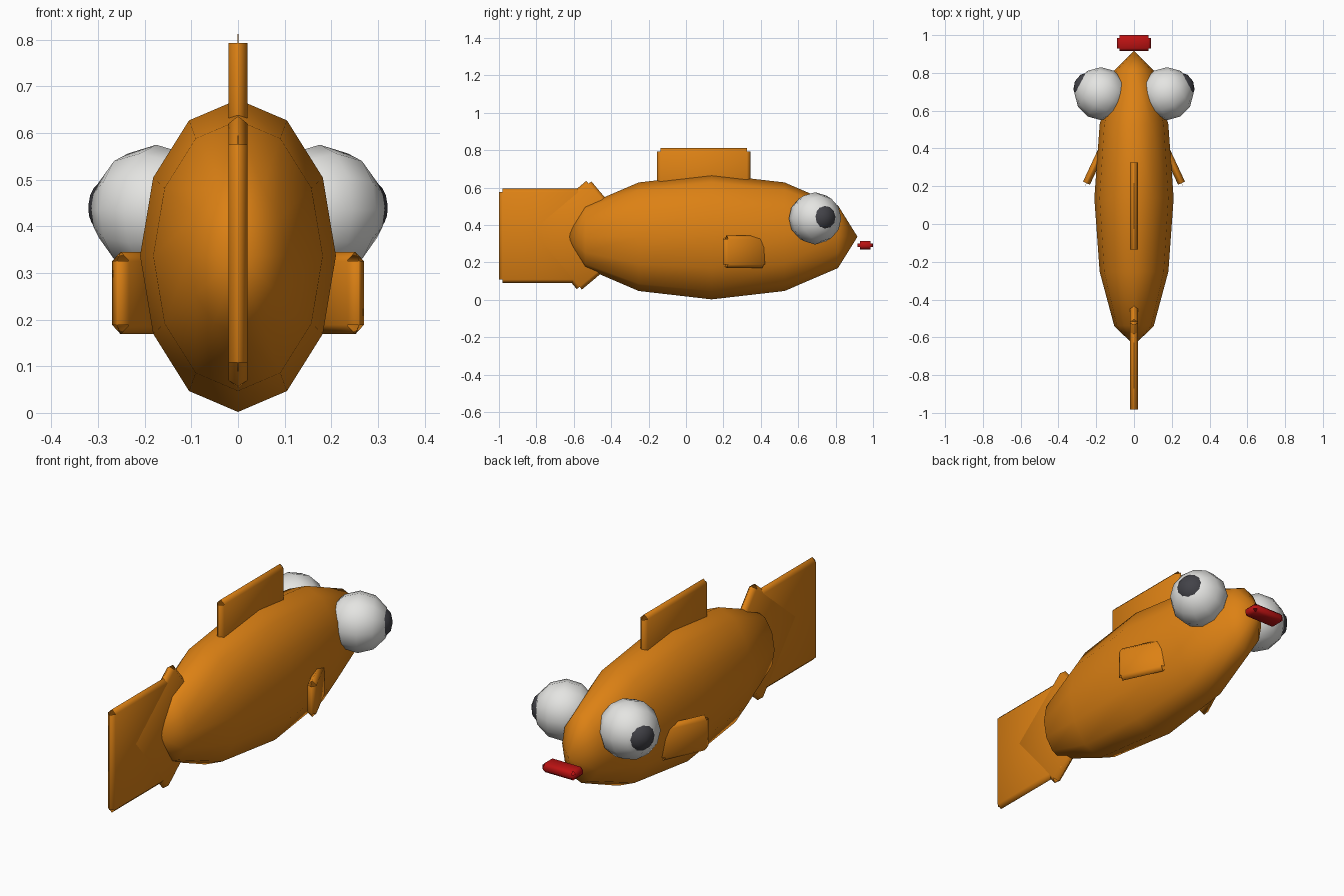
import bpy, bmesh, math
from mathutils import Vector, Matrix

if "Cube" in bpy.data.objects:
    bpy.data.objects.remove(bpy.data.objects["Cube"])


def material(name, rgb):
    m = bpy.data.materials.new(name)
    m.diffuse_color = (*rgb, 1)
    m.use_nodes = True
    m.node_tree.nodes["Principled BSDF"].inputs["Base Color"].default_value = m.diffuse_color
    return m


ORANGE = material("orange", (0.72, 0.22, 0.007))
WHITE = material("white", (0.78, 0.78, 0.76))
BLACK = material("dark grey", (0.055, 0.055, 0.065))
RED = material("red", (0.5, 0.006, 0.006))


def finish(name, bm, mat, matrix):
    bmesh.ops.transform(bm, matrix=matrix, verts=bm.verts)
    for f in bm.faces:
        f.smooth = True
    me = bpy.data.meshes.new(name)
    bm.to_mesh(me)
    bm.free()
    me.materials.append(mat)
    ob = bpy.data.objects.new(name, me)
    bpy.context.collection.objects.link(ob)
    return ob


def ball(name, centre, radii, pole, mat, u=12, v=6):
    """Sphere whose poles lie along the given direction."""
    bm = bmesh.new()
    bmesh.ops.create_uvsphere(bm, u_segments=u, v_segments=v, radius=1)
    turn = Vector(pole).to_track_quat('Z', 'Y').to_matrix().to_4x4()
    return finish(name, bm, mat, Matrix.Translation(centre)
                  @ Matrix.Diagonal((*radii, 1)) @ turn)


def plate(name, centre, size, bevel, mat, turn=Matrix()):
    """Chamfered box with open corners."""
    bm = bmesh.new()
    bmesh.ops.create_cube(bm, size=1)
    bmesh.ops.scale(bm, vec=size, verts=bm.verts)
    bmesh.ops.bevel(bm, geom=bm.edges[:], offset=bevel, segments=1,
                    affect='EDGES', profile=0.5)
    corners = [f for f in bm.faces if len(f.verts) == 3]
    bmesh.ops.delete(bm, geom=corners, context='FACES_ONLY')
    return finish(name, bm, mat, Matrix.Translation(centre) @ turn)


# Body: long ellipsoid, poles at nose and tail
ball("body", (0, 0.137, 0.337), (0.21, 0.78, 0.335), (0, 1, 0), ORANGE)

# Fins along the middle
plate("dorsal_fin", (0, 0.095, 0.66), (0.04, 0.5, 0.304), 0.0192, ORANGE)
plate("tail_fin", (0, -0.749, 0.342), (0.04, 0.502, 0.506), 0.0192, ORANGE)
plate("tail_root", (0, -0.545, 0.345), (0.041, 0.43, 0.43), 0.0195, ORANGE,
      Matrix.Rotation(math.radians(40), 4, 'X'))

# Mouth
plate("mouth", (0, 0.958, 0.292), (0.18, 0.084, 0.046), 0.014, RED)

# Paired parts
for s, side in ((1, "right"), (-1, "left")):
    plate("side_fin_" + side, (s * 0.207, 0.312, 0.257), (0.04, 0.25, 0.175),
          0.0192, ORANGE, Matrix.Rotation(s * math.radians(25), 4, 'Z'))
    eye = Vector((s * 0.175, 0.69, 0.435))
    gaze = Vector((s * 0.9, 0.43, 0.07)).normalized()
    ball("eye_" + side, eye, (0.14,) * 3, (s * 0.866, 0.5, 0), WHITE)
    ball("pupil_" + side, eye + gaze * 0.067, (0.086,) * 3, gaze, BLACK)
